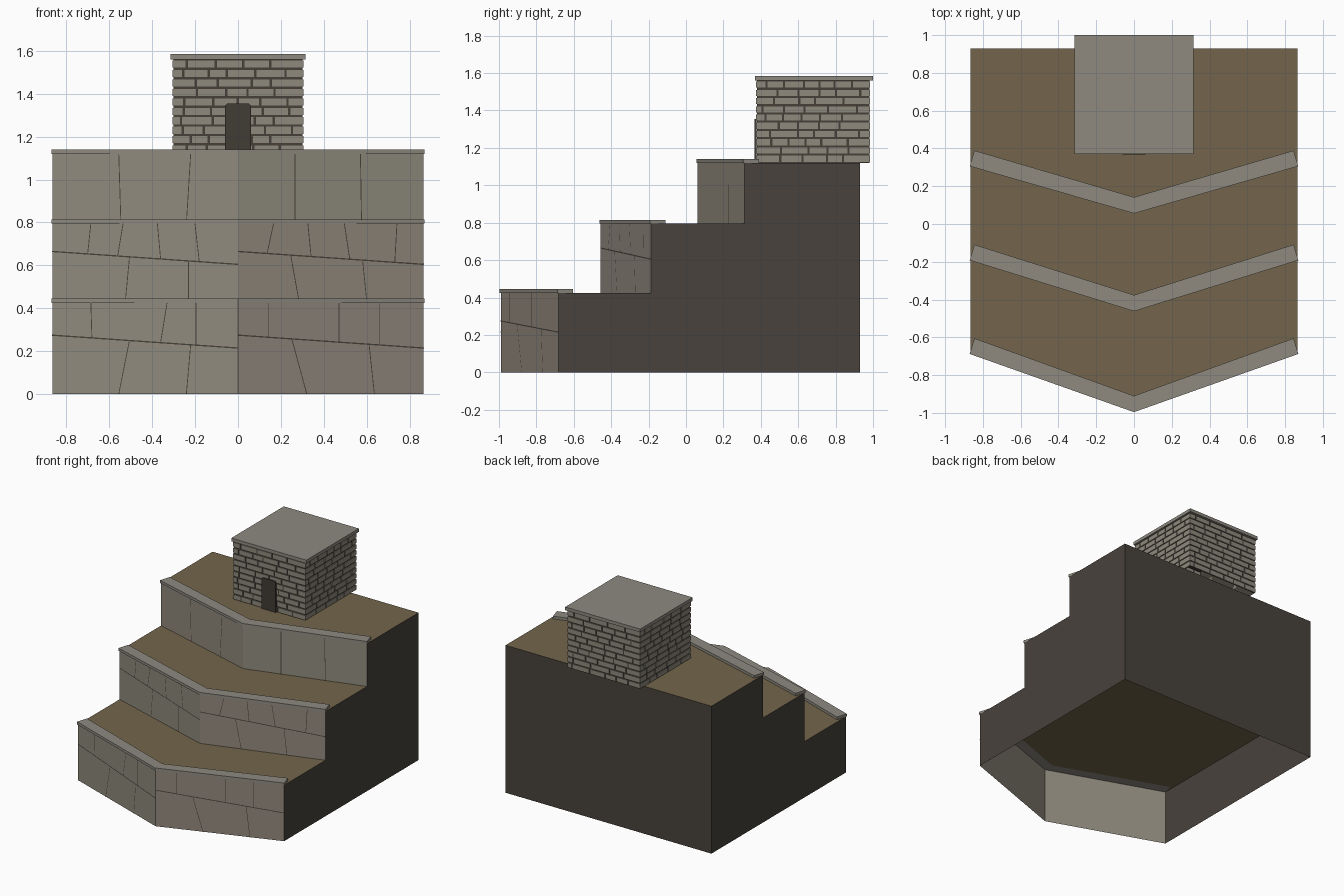
import bpy, bmesh, random
from mathutils import Vector

if "Cube" in bpy.data.objects:
    bpy.data.objects.remove(bpy.data.objects["Cube"])
random.seed(7)


def material(name, *rgb):
    col = [((c / 255 + 0.055) / 1.055) ** 2.4 for c in rgb] + [1]
    m = bpy.data.materials.new(name)
    m.use_nodes = True
    m.diffuse_color = col
    m.node_tree.nodes["Principled BSDF"].inputs["Base Color"].default_value = col
    return m


stone = material("grey stone", 143, 138, 125)
warm = material("warm stone", 144, 135, 124)
cap_stone = material("capstone", 142, 138, 128)
soil = material("brown soil", 116, 101, 76)
earth = material("dark earth", 72, 66, 60)
mortar = material("dark mortar", 70, 65, 57)
door_mat = material("door shadow", 65, 60, 53)


def finish(name, bm, *mats):
    me = bpy.data.meshes.new(name)
    bm.to_mesh(me)
    bm.free()
    for m in mats:
        me.materials.append(m)
    ob = bpy.data.objects.new(name, me)
    bpy.context.collection.objects.link(ob)
    return ob


def prism(bm, outline, z0, z1, bottom=True):
    """Extrude a counter-clockwise outline from z0 to z1."""
    lo = [bm.verts.new((x, y, z0)) for x, y in outline]
    hi = [bm.verts.new((x, y, z1)) for x, y in outline]
    n = len(outline)
    for i in range(n):
        j = (i + 1) % n
        bm.faces.new((lo[i], lo[j], hi[j], hi[i]))
    bm.faces.new(hi)
    if bottom:
        bm.faces.new(lo[::-1])


def rect(x0, x1, y0, y1):
    return [(x0, y0), (x1, y0), (x1, y1), (x0, y1)]


HALF, BACK = 0.865, 0.93


def terrace(label, z0, z1, prow, side, right_mat):
    # Earth block with a pointed stone front, open underneath
    bm = bmesh.new()
    prism(bm, [(0, prow), (HALF, side), (HALF, BACK), (-HALF, BACK), (-HALF, side)],
          z0, z1, bottom=False)
    bm.normal_update()
    for f in bm.faces:
        if f.normal.z > 0.5:
            f.material_index = 0
        elif f.normal.y < -0.5:
            f.material_index = 2 if f.normal.x < 0 else 3
        else:
            f.material_index = 1
    finish(label + "_terrace", bm, soil, earth, stone, right_mat)

    # Capstones along both halves of the wall
    bm = bmesh.new()
    for s in (1, -1):
        pts = [(0, prow - 0.006), (s * 0.87, side - 0.006),
               (s * 0.845, side + 0.077), (0, prow + 0.08)]
        prism(bm, pts[::s], z1, z1 + 0.02)
    finish(label + "_capstones", bm, cap_stone)


def joints(label, z0, z1, prow, side, seam, upper, lower):
    # Thin dark joints laid on the pointed wall
    bm = bmesh.new()

    def line(xa, za, xb, zb, width):
        s = 1 if xa + xb > 0 else -1
        out = Vector((s * (side - prow), -HALF, 0)).normalized()

        def on_wall(x, z):
            return Vector((x, prow + (side - prow) * abs(x) / HALF, z)) + out * 0.002
        a, b = on_wall(xa, za), on_wall(xb, zb)
        w = out.cross(b - a).normalized() * width / 2
        bm.faces.new([bm.verts.new(p) for p in (a - w, b - w, b + w, a + w)])

    def seam_z(x):
        t = x / HALF if x > 0 else 1 + x / HALF
        return seam - 0.06 * t

    if seam:
        for x in (-HALF, 0):
            line(x, seam, x + HALF, seam - 0.06, 0.006)
    for top, bot in upper:
        line(top, z1, bot, seam_z(bot) if seam else z0, 0.004)
    for top, bot in lower:
        line(top, seam_z(top), bot, z0, 0.004)
    bmesh.ops.recalc_face_normals(bm, faces=bm.faces)
    for f in bm.faces:
        f.normal_update()
        if f.normal.y > 0:
            f.normal_flip()
    finish(label + "_joints", bm, mortar)


# Three stepped terraces: height range, front point and side corner of the wall
tiers = [
    ("lower", 0, 0.425, -0.99, -0.682, warm, 0.275,
     [(-.685, -.68), (-.33, -.36), (-.195, -.195), (.14, .14), (.47, .47), (.66, .66)],
     [(-.505, -.555), (-.22, -.24), (.25, .32), (.61, .635)]),
    ("middle", 0.425, 0.795, -0.456, -0.186, warm, 0.665,
     [(-.685, -.7), (-.535, -.56), (-.375, -.36), (-.2, -.18),
      (.165, .135), (.325, .34), (.495, .52), (.74, .73)],
     [(-.505, -.525), (-.23, -.23), (.245, .285), (.58, .6)]),
    ("upper", 0.795, 1.12, 0.062, 0.312, stone, None,
     [(-.555, -.545), (-.22, -.24), (.265, .265), (.57, .575)], []),
]
for label, z0, z1, prow, side, mat, seam, upper, lower in tiers:
    terrace(label, z0, z1, prow, side, mat)
    joints(label, z0, z1, prow, side, seam, upper, lower)

# Hut core, showing as mortar between the bricks
R, CY, BASE, TOP = 0.305, 0.68, 1.12, 1.56
core = R - 0.005
bm = bmesh.new()
prism(bm, rect(-core, core, CY - core, CY + core), BASE, TOP, bottom=False)
finish("hut_core", bm, mortar)

# Irregular brick courses on all four sides
bm = bmesh.new()
rows, gap = 10, 0.011
pitch = (TOP - BASE) / rows
for turn in range(4):
    for r in range(rows):
        z = BASE + r * pitch
        u = -R
        length = random.uniform(0.04, 0.14)
        while u < R - 0.01:
            end = u + length
            if end > R - 0.035:
                end = R + gap
            a, b = u, end - gap
            pts = rect(a, b, -R, -core)
            for _ in range(turn):
                pts = [(-y, x) for x, y in pts]
            prism(bm, [(x, y + CY) for x, y in pts], z + gap / 2, z + pitch - gap / 2)
            u = end
            length = random.uniform(0.08, 0.16)
finish("hut_bricks", bm, stone)

# Flat roof slab
bm = bmesh.new()
prism(bm, rect(-0.315, 0.315, 0.37, 1.0), TOP, TOP + 0.025)
finish("hut_roof", bm, cap_stone)

# Doorway with clipped top corners
bm = bmesh.new()
profile = [(-.06, BASE), (.06, BASE), (.06, 1.345), (.05, 1.355), (-.05, 1.355), (-.06, 1.345)]
front = bm.faces.new([bm.verts.new((x, 0.367, z)) for x, z in profile])
ext = bmesh.ops.extrude_face_region(bm, geom=[front], use_keep_orig=True)
bmesh.ops.translate(bm, vec=(0, 0.009, 0),
                    verts=[v for v in ext["geom"] if isinstance(v, bmesh.types.BMVert)])
bmesh.ops.recalc_face_normals(bm, faces=bm.faces)
finish("hut_door", bm, door_mat)
